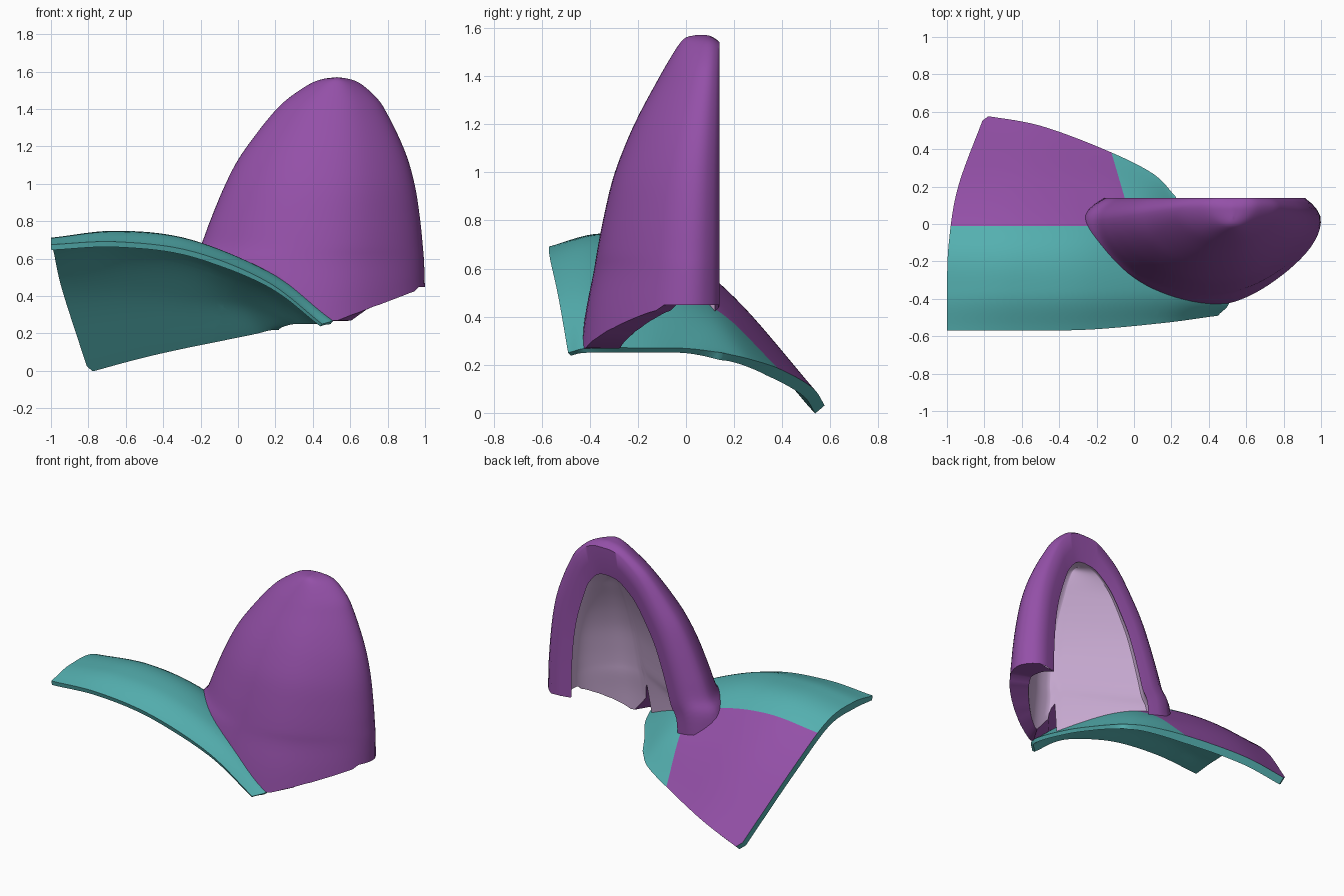
import bpy, bmesh, math
from mathutils import Vector
from mathutils.bvhtree import BVHTree

if "Cube" in bpy.data.objects:
    bpy.data.objects.remove(bpy.data.objects["Cube"])


def material(name, rgb):
    m = bpy.data.materials.new(name)
    m.diffuse_color = (*rgb, 1)
    m.use_nodes = True
    m.node_tree.nodes["Principled BSDF"].inputs["Base Color"].default_value = m.diffuse_color
    return m


purple = material("purple", (0.295, 0.080, 0.390))
teal = material("teal", (0.089, 0.434, 0.434))
lilac = material("pale lilac", (0.63, 0.44, 0.70))


def spline(pts, t):
    """Catmull-Rom through pts, t counted in points."""
    i = min(int(t), len(pts) - 2)
    f = t - i
    b, c = Vector(pts[i]), Vector(pts[i + 1])
    a = Vector(pts[i - 1]) if i > 0 else 2 * b - c
    d = Vector(pts[i + 2]) if i + 2 < len(pts) else 2 * c - b
    return 0.5 * (2 * b + (c - a) * f + (2 * a - 5 * b + 4 * c - d) * f * f
                  + (3 * b - a - 3 * c + d) * f ** 3)


def make_object(name, bm, mats):
    me = bpy.data.meshes.new(name)
    bm.to_mesh(me)
    ob = bpy.data.objects.new(name, me)
    bpy.context.collection.objects.link(ob)
    for m in mats:
        me.materials.append(m)
    bpy.ops.object.select_all(action='DESELECT')
    ob.select_set(True)
    bpy.context.view_layer.objects.active = ob
    return ob


# Curved base plate: five guide rows from front edge to back edge
guides = [
    [(-1, -.57, .675), (-.65, -.57, .69), (-.25, -.565, .64), (.15, -.53, .48), (.45, -.49, .25)],
    [(-1, -.36, .71), (-.65, -.36, .745), (-.25, -.36, .70), (.2, -.36, .51), (.51, -.40, .27)],
    [(-.99, -.1, .68), (-.62, -.1, .715), (-.25, -.1, .66), (.1, -.12, .50), (.43, -.18, .27)],
    [(-.94, .2, .46), (-.6, .2, .48), (-.25, .18, .44), (.05, .12, .39), (.31, 0, .268)],
    [(-.8, .58, .025), (-.5, .525, .105), (-.15, .395, .18), (.1, .27, .222), (.22, .15, .25)],
]
N = 36
bm = bmesh.new()
grid = []
for j in range(N + 1):
    v = 4 * j / N
    grid.append([bm.verts.new(spline([spline(g, 4 * i / N) for g in guides], v))
                 for i in range(N + 1)])
for j in range(N):
    for i in range(N):
        bm.faces.new((grid[j][i], grid[j][i + 1], grid[j + 1][i + 1], grid[j + 1][i]))

# Trim the back corner and cut the colour borders: purple back panel, teal elsewhere
corner, side = Vector((-.05, .14, 0)), Vector((.24, .07, 0))
cuts = ((Vector((-.8, .56, 0)), Vector((-.6, .8, 0)), True),
        (Vector((0, -.01, 0)), Vector((0, 1, 0)), False), (corner, side, False))
for co, no, trim in cuts:
    bmesh.ops.bisect_plane(bm, geom=bm.verts[:] + bm.edges[:] + bm.faces[:],
                           plane_co=co, plane_no=no, dist=1e-5, clear_outer=trim)
for f in bm.faces:
    c = f.calc_center_median()
    f.material_index = 0 if c.y > -.01 and (c - corner).dot(side) < 0 else 1
bm.normal_update()
tree = BVHTree.FromBMesh(bm)
plate = make_object("base_plate", bm, (purple, teal))
bm.free()
# Thickness, thinner towards the right end and the front edge
group = plate.vertex_groups.new(name="thickness")
for v in plate.data.vertices:
    w = 1 - .5 * min(1, max(0, v.co.x + .1) / .4)
    w *= .55 + .45 * min(1, (v.co.y + .58) / .2)
    group.add([v.index], max(.2, w), 'REPLACE')
mod = plate.modifiers.new("thickness", 'SOLIDIFY')
mod.thickness, mod.offset, mod.vertex_group = 0.052, -1, group.name
mod.material_offset = mod.material_offset_rim = 1
bpy.ops.object.modifier_apply(modifier=mod.name)
bpy.ops.object.shade_smooth_by_angle(angle=math.radians(40))

# Upright hood: height, left x, right x, front y of each level, top down
levels = [
    (1.57, .53, .53, .04), (1.56, .45, .60, 0), (1.53, .375, .665, -.03),
    (1.45, .26, .75, -.08), (1.37, .18, .80, -.125), (1.25, .085, .86, -.19),
    (1.12, -.005, .912, -.25), (.97, -.08, .95, -.305), (.8, -.15, .975, -.345),
    (.67, -.20, .988, -.37), (.58, -.26, .995, -.385), (.4, -.28, 1.0, -.42),
    (.1, -.30, 1.0, -.46)]
BACK, K, COLS, ROWS = .14, .22, 48, 44
A0 = -math.asin(K / (1 - K))


def hood_point(a, t, inner):
    z, xl, xr, yf = spline(levels, t)
    cx, rx, depth = (xl + xr) / 2, (xr - xl) / 2, BACK - yf
    c, s = math.cos(a), math.sin(a)
    if s < 0:                       # rounded back corners
        c = math.copysign(abs(c) ** (3.5 if c > 0 or inner else 5), c)
    elif inner and c < 0:           # straight inner left wall
        c, s = -c * c, s * s
    else:                           # flattened flanks
        flat = .04 if c < 0 else .13 if inner else .08
        c -= math.copysign(flat, c) * math.sin(2 * a) ** 2
    x, y = cx + rx * c, BACK - depth * (K + (1 - K) * s)
    if inner:
        grow = .72 + .2 * math.exp(-t / 2.5)
        x += .25 * rx * max(0, s)
        return Vector((.42 + (x - .42) * grow, BACK - .02 + (y - BACK) * .71,
                       .2 + (z - .2) * .84))
    z -= .03 * max(0, (y - .08) / .06) ** 2 * max(0, 1 - t / 4)
    return Vector((x, y, z))


def ground(p, hem):
    hit = tree.ray_cast(Vector((p.x, p.y, 3)), Vector((0, 0, -1)))[0]
    if hit:
        return hit.z - .01
    if hem is not None:
        return hem
    z = .27 + .38 * (p.x - .53)
    return max(z, .45) if p.x > .6 and p.y > -.1 else z


def column(a, inner, hem=None):
    """Points from the crown down to the plate or to the slanted hem."""
    t = 0
    while t < len(levels) - 1.02:
        p = hood_point(a, t, inner)
        if p.z <= ground(p, hem):
            break
        t += .01
    return [hood_point(a, t * i / ROWS, inner) for i in range(ROWS + 1)]


bm = bmesh.new()


def strip(left, right, mat):
    for i in range(len(left) - 1):
        f = bm.faces.new((left[i], left[i + 1], right[i + 1], right[i]))
        f.material_index = mat


angles = [A0 + (math.pi - 2 * A0) * j / COLS for j in range(COLS + 1)]
outer = [[bm.verts.new(p) for p in column(a, False)] for a in angles]
inside = [[bm.verts.new(p) for p in column(a, True, o[-1].co.z)]
          for a, o in zip(angles, outer)]
for j in range(COLS):
    strip(outer[j + 1], outer[j], 0)
    strip(inside[j], inside[j + 1], 1)
# Rounded back rim
for j in (0, COLS):
    mid = []
    for o, n in zip(outer[j], inside[j]):
        p = (o.co + n.co) / 2
        p.y = BACK - .005
        mid.append(bm.verts.new(p))
    strip(outer[j], mid, 0)
    strip(mid, inside[j], 0)
# Bottom hem
strip([c[-1] for c in outer], [c[-1] for c in inside], 0)
bmesh.ops.remove_doubles(bm, verts=bm.verts[:], dist=1e-4)
bmesh.ops.recalc_face_normals(bm, faces=bm.faces[:])
make_object("upright_hood", bm, (purple, lilac))
bm.free()
bpy.ops.object.shade_smooth_by_angle(angle=math.radians(50))
